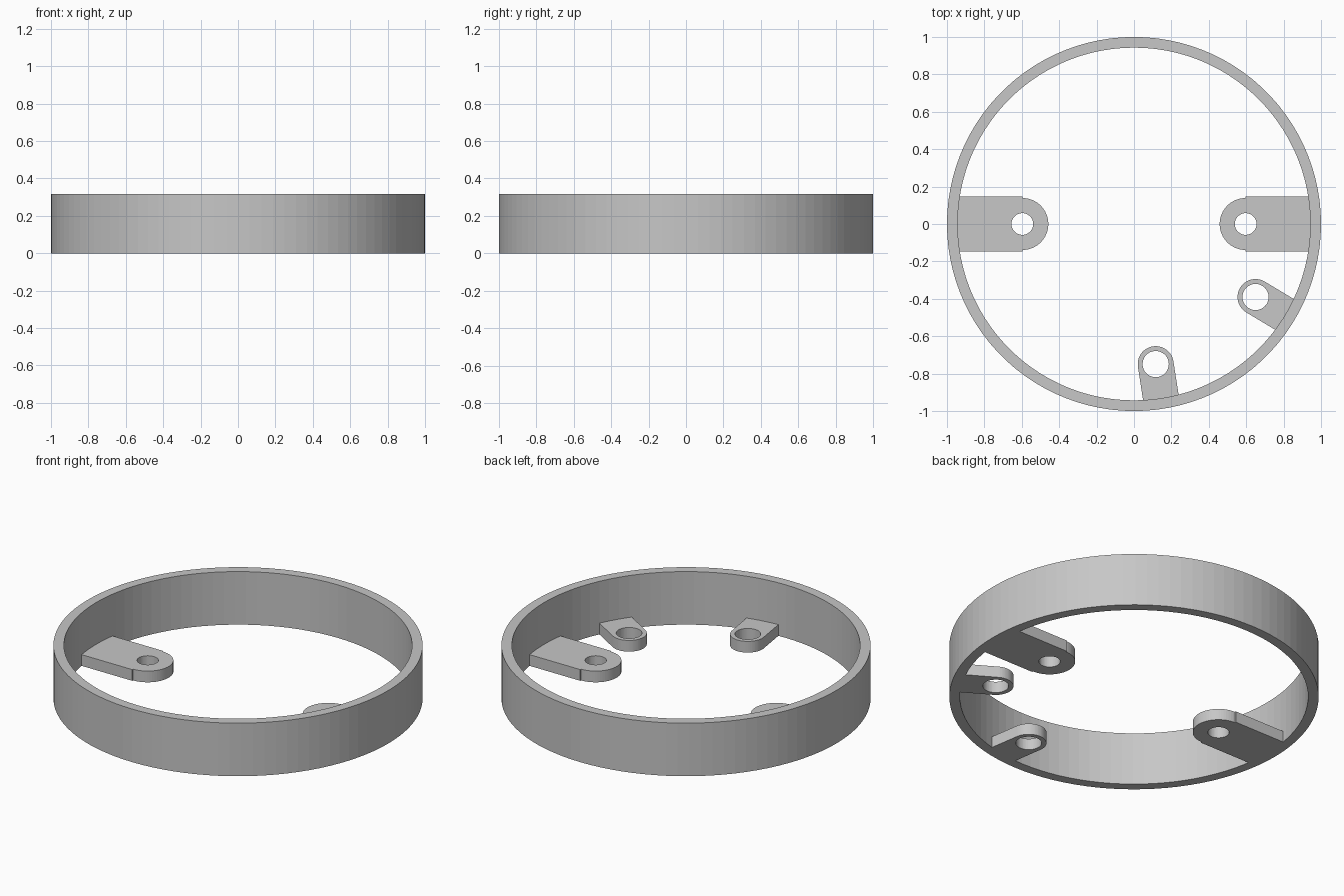
import bpy, bmesh
from math import sin, cos, asin, pi, radians
from mathutils import Matrix

if "Cube" in bpy.data.objects:
    bpy.data.objects.remove(bpy.data.objects["Cube"], do_unlink=True)

OUTER, INNER, HEIGHT = 1.0, 0.943, 0.317
TAB_HEIGHT = 0.067

grey = bpy.data.materials.new("light_grey")
grey.use_nodes = True
grey.diffuse_color = (0.57, 0.57, 0.57, 1)
grey.node_tree.nodes["Principled BSDF"].inputs["Base Color"].default_value = (0.57, 0.57, 0.57, 1)


def arc(radius, start, end, steps, centre_x=0.0):
    """Points along an arc centred on the x axis."""
    angles = [start + (end - start) * i / steps for i in range(steps + 1)]
    return [(centre_x + radius * cos(a), radius * sin(a)) for a in angles]


def circle(radius, steps, centre_x=0.0):
    return arc(radius, 0, 2 * pi, steps, centre_x)[:-1]


def plate(name, loops, height, angle=0.0):
    """Fill an outline with its holes, raise it and turn it about z."""
    bm = bmesh.new()
    for loop in loops:
        verts = [bm.verts.new((x, y, 0)) for x, y in loop]
        for a, b in zip(verts, verts[1:] + verts[:1]):
            bm.edges.new((a, b))
    bmesh.ops.triangle_fill(bm, edges=bm.edges[:], use_beauty=True, normal=(0, 0, 1))
    raised = bmesh.ops.extrude_face_region(bm, geom=bm.faces[:], use_keep_orig=True)
    top = [g for g in raised["geom"] if isinstance(g, bmesh.types.BMVert)]
    bmesh.ops.translate(bm, verts=top, vec=(0, 0, height))
    bmesh.ops.recalc_face_normals(bm, faces=bm.faces[:])
    bm.transform(Matrix.Rotation(angle, 4, 'Z'))
    mesh = bpy.data.meshes.new(name)
    bm.to_mesh(mesh)
    bm.free()
    mesh.materials.append(grey)
    obj = bpy.data.objects.new(name, mesh)
    bpy.context.collection.objects.link(obj)
    return obj


def tab(name, angle, distance, half_width, end_radius, hole_radius):
    """Round-ended mounting tab growing inward from the ring wall."""
    a = asin(half_width / INNER)
    outline = arc(INNER + 0.001, -a, a, 10)
    if half_width > end_radius:
        outline.append((distance, half_width))
    outline += arc(end_radius, pi / 2, 3 * pi / 2, 32, distance)
    if half_width > end_radius:
        outline.append((distance, -half_width))
    hole = circle(hole_radius, 48, distance)
    return plate(name, [outline, hole], TAB_HEIGHT, radians(angle))


# Outer wall
plate("ring_wall", [circle(OUTER, 100), circle(INNER, 100)], HEIGHT)

# Two wide tabs facing each other
for side, angle in (("left", 0), ("right", 180)):
    tab(side + "_wide_tab", angle, 0.597, 0.146, 0.139, 0.058)

# Two small tabs toward the front
for side, angle in (("side", -31), ("front", -81.2)):
    tab(side + "_small_tab", angle, 0.758, 0.096, 0.096, 0.07)
